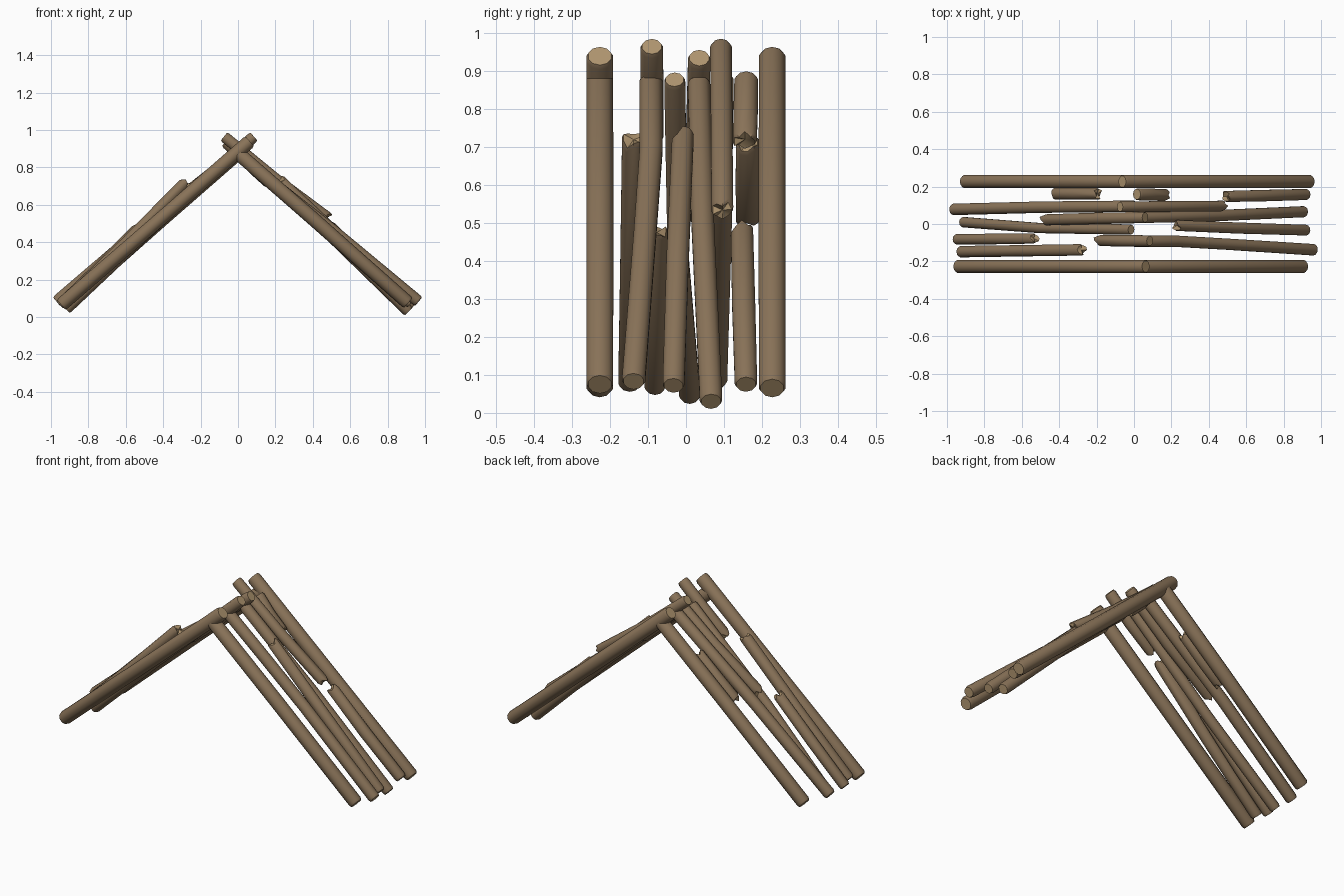
import bpy, bmesh, math, random
from mathutils import Vector

if "Cube" in bpy.data.objects:
    bpy.data.objects.remove(bpy.data.objects["Cube"])

random.seed(4)
SIDES = 10


def material(name, rgb):
    m = bpy.data.materials.new(name)
    m.diffuse_color = (*rgb, 1)
    m.use_nodes = True
    m.node_tree.nodes["Principled BSDF"].inputs["Base Color"].default_value = m.diffuse_color
    return m


bark = material("brown bark", (0.25, 0.17, 0.098))
cut = material("pale cut wood", (0.43, 0.30, 0.16))


def log(name, pts, r=0.032, broken=(0, 0)):
    """Round log along pts; chamfered sawn ends or splintered broken ends."""
    pts = [Vector(p) for p in pts]
    axis = (pts[-1] - pts[0]).normalized()
    side = axis.cross(Vector((0, 1, 0))).normalized()
    up = axis.cross(side).normalized()
    # stations: centre, radius, jaggedness along the axis
    c = 0.012
    stations = [(pts[0], r * 0.86, broken[0]), (pts[0] + axis * c, r, broken[0])]
    stations += [(p, r * random.uniform(0.97, 1.04), 0) for p in pts[1:-1]]
    stations += [(pts[-1] - axis * c, r, broken[1]), (pts[-1], r * 0.86, broken[1])]
    jag = [[random.uniform(-1, 0.6) for _ in range(SIDES)] for _ in range(2)]
    bm = bmesh.new()
    rings = []
    for k, (p, rad, j) in enumerate(stations):
        first = k < 2
        ring = []
        for i in range(SIDES):
            a = math.tau * i / SIDES
            off = (-1 if first else 1) * j * jag[0 if first else 1][i]
            ring.append(bm.verts.new(p + (side * math.cos(a) + up * math.sin(a)) * rad + axis * off))
        rings.append(ring)
    for a, b in zip(rings, rings[1:]):
        for i in range(SIDES):
            n = (i + 1) % SIDES
            bm.faces.new((a[i], a[n], b[n], b[i]))
    # end caps as fans in pale wood
    for ring, p, d, j in ((rings[0], pts[0], -1, broken[0]), (rings[-1], pts[-1], 1, broken[1])):
        mid = bm.verts.new(p + axis * d * (-0.4 * j))
        for i in range(SIDES):
            f = bm.faces.new((ring[i], ring[(i + 1) % SIDES], mid))
            f.material_index = 1
    bmesh.ops.recalc_face_normals(bm, faces=bm.faces)
    me = bpy.data.meshes.new(name)
    bm.to_mesh(me)
    bm.free()
    me.materials.append(bark)
    me.materials.append(cut)
    ob = bpy.data.objects.new(name, me)
    bpy.context.collection.objects.link(ob)
    bpy.ops.object.select_all(action='DESELECT')
    ob.select_set(True)
    bpy.context.view_layer.objects.active = ob
    bpy.ops.object.shade_smooth_by_angle(angle=math.radians(40))


# Thick end poles, crossing at the ridge; one of each pair runs past the other
for s, y in ((1, -0.227), (-1, 0.227)):
    tag = "front" if y < 0 else "back"
    log(tag + "_long_pole", [(-0.945 * s, y, 0.065), (-0.4 * s, y, 0.537), (0.063 * s, y, 0.94)], 0.037)
    log(tag + "_short_pole", [(0.91 * s, y, 0.075), (0.4 * s, y, 0.527), (-0.005 * s, y, 0.88)], 0.037)

B = 0.018  # splinter depth
# Left slope
log("left_log_back", [(-0.97, 0.078, 0.083), (-0.5, 0.09, 0.485), (0, 0.095, 0.88)])
log("left_log_middle", [(-0.918, 0.01, 0.042), (-0.5, -0.022, 0.435), (-0.015, -0.03, 0.878)], 0.029)
log("left_upper_middle", [(-0.485, 0.022, 0.515), (-0.2, 0.03, 0.72), (0.06, 0.035, 0.935)], 0.031, (B, 0))
log("left_lower_front", [(-0.952, -0.082, 0.065), (-0.75, -0.08, 0.26), (-0.53, -0.077, 0.48)], 0.029, (0, B))
log("left_upper_front", [(-0.195, -0.088, 0.72), (-0.05, -0.09, 0.84), (0.085, -0.09, 0.965)], 0.031, (B, 0))
log("left_lower_outer", [(-0.93, -0.148, 0.075), (-0.6, -0.143, 0.395), (-0.275, -0.138, 0.725)], 0.032, (0, B))
log("left_broken_piece", [(-0.43, 0.162, 0.51), (-0.31, 0.162, 0.61), (-0.19, 0.162, 0.715)], 0.032, (B, B))

# Right slope
log("right_lower_back", [(0.925, 0.158, 0.075), (0.7, 0.152, 0.28), (0.49, 0.147, 0.485)], 0.031, (0, B))
log("right_upper_back", [(0.17, 0.155, 0.715), (0.09, 0.157, 0.79), (0.015, 0.159, 0.88)], 0.033, (B, 0))
log("right_upper_inner", [(0.482, 0.096, 0.53), (0.2, 0.094, 0.74), (-0.075, 0.092, 0.965)], 0.03, (B, 0))
log("right_log_middle", [(0.912, 0.066, 0.03), (0.45, 0.045, 0.48), (0.015, 0.034, 0.87)], 0.031)
log("right_lower_middle", [(0.925, -0.033, 0.072), (0.57, -0.022, 0.405), (0.225, -0.008, 0.73)], 0.03, (0, B))
log("right_log_front", [(0.965, -0.138, 0.083), (0.5, -0.108, 0.47), (0.22, -0.092, 0.69), (0, -0.092, 0.875)], 0.032)
